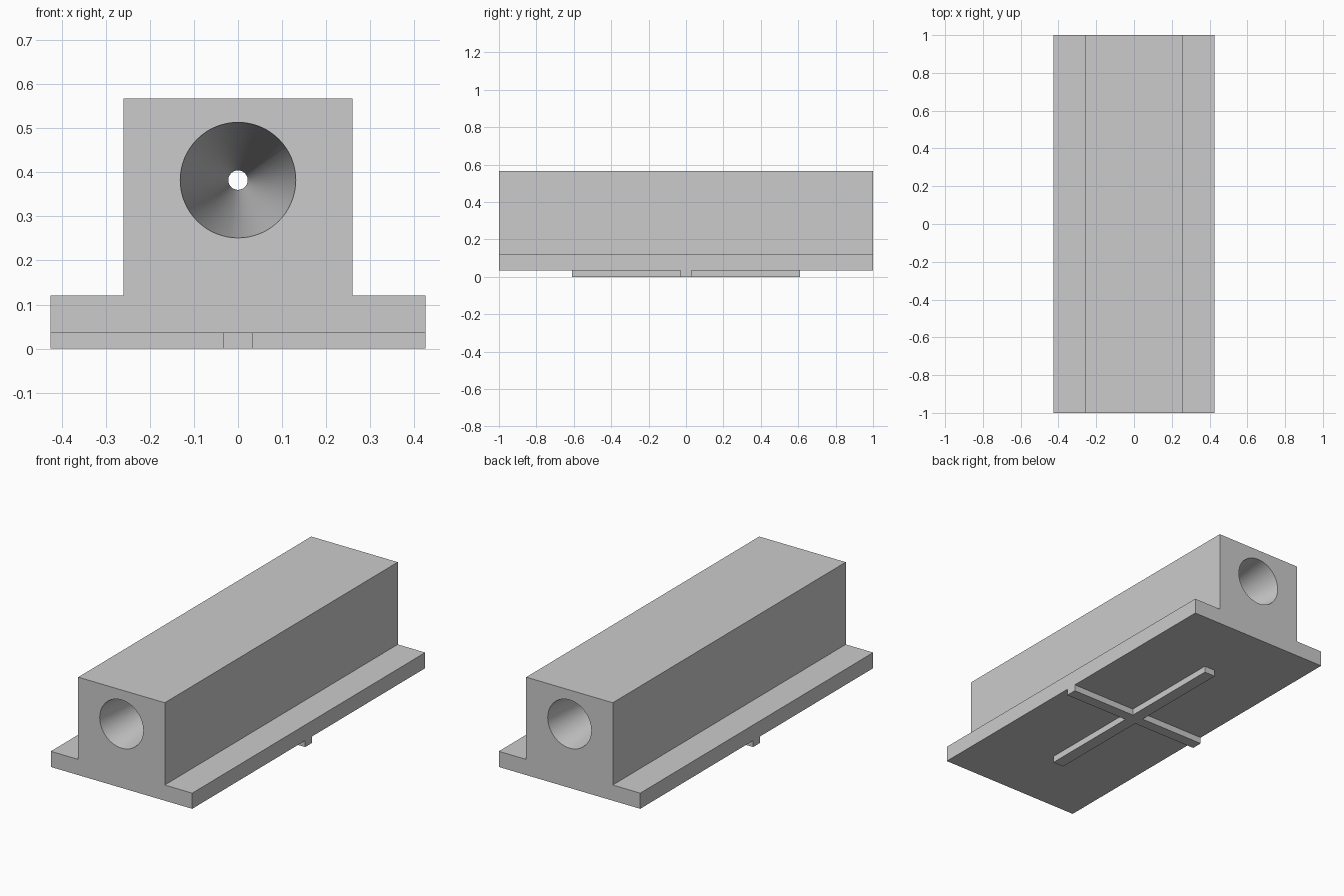
import bpy, bmesh, math
from mathutils import Vector

cube = bpy.data.objects.get("Cube")
if cube:
    bpy.data.objects.remove(cube, do_unlink=True)

GREY = (0.6, 0.6, 0.6, 1)
mat = bpy.data.materials.new("light grey")
mat.use_nodes = True
mat.diffuse_color = GREY
mat.node_tree.nodes["Principled BSDF"].inputs["Base Color"].default_value = GREY


def add_object(name, bm):
    bmesh.ops.recalc_face_normals(bm, faces=bm.faces)
    mesh = bpy.data.meshes.new(name)
    bm.to_mesh(mesh)
    bm.free()
    mesh.materials.append(mat)
    obj = bpy.data.objects.new(name, mesh)
    bpy.context.collection.objects.link(obj)
    return obj


def extrude_outline(name, points, direction):
    bm = bmesh.new()
    face = bm.faces.new([bm.verts.new(p) for p in points])
    result = bmesh.ops.extrude_face_region(bm, geom=[face], use_keep_orig=True)
    moved = [v for v in result["geom"] if isinstance(v, bmesh.types.BMVert)]
    bmesh.ops.translate(bm, verts=moved, vec=Vector(direction))
    return add_object(name, bm)


# Main block with side flanges
half = [(0.425, 0.035), (0.425, 0.12), (0.26, 0.12), (0.26, 0.567)]
outline = half + [(-x, z) for x, z in reversed(half)]
body = extrude_outline("body", [(x, -1, z) for x, z in outline], (0, 2, 0))

# Crossed locating ribs under the base
w, d, lx, ly = 0.033, 0.03, 0.425, 0.61
quarter = [(lx, d), (w, d), (w, ly)]
top = quarter + [(-x, y) for x, y in reversed(quarter)]
cross = top + [(-x, -y) for x, y in top]
extrude_outline("base_ribs", [(x, y, 0) for x, y in cross], (0, 0, 0.035))

# Bore that tapers from both ends to a narrow waist
SIDES, BORE_Z, WAIST, MOUTH = 64, 0.382, 0.022, 0.131
bm = bmesh.new()
rings = []
for y in (-1.02, 0, 1.02):
    r = WAIST + (MOUTH - WAIST) * abs(y)
    angles = [math.tau * i / SIDES for i in range(SIDES)]
    rings.append([bm.verts.new((r * math.cos(a), y, BORE_Z + r * math.sin(a))) for a in angles])
for a, b in zip(rings, rings[1:]):
    for i in range(SIDES):
        j = (i + 1) % SIDES
        bm.faces.new((a[i], a[j], b[j], b[i]))
bm.faces.new(rings[0])
bm.faces.new(rings[-1])
cutter = add_object("bore_cutter", bm)
cutter.hide_render = True

cut = body.modifiers.new("bore", "BOOLEAN")
cut.operation = "DIFFERENCE"
cut.solver = "EXACT"
cut.object = cutter
bpy.ops.object.select_all(action="DESELECT")
body.select_set(True)
bpy.context.view_layer.objects.active = body
bpy.ops.object.modifier_apply(modifier=cut.name)
bpy.data.objects.remove(cutter, do_unlink=True)
bpy.ops.object.shade_smooth_by_angle(angle=math.radians(30))
